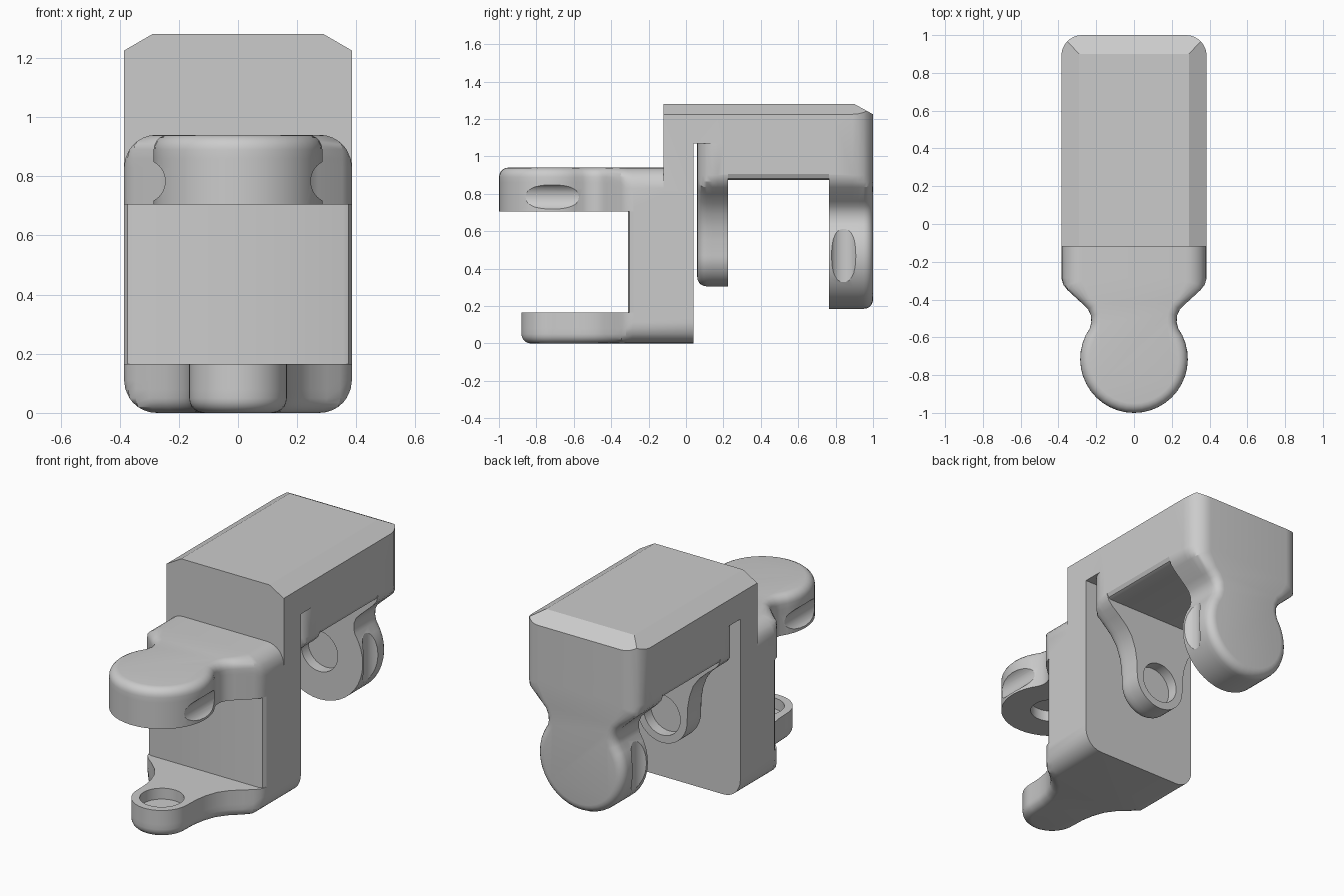
import bpy, bmesh
from math import sin, cos, pi, sqrt, radians
from mathutils import Matrix, Vector

if "Cube" in bpy.data.objects:
    bpy.data.objects.remove(bpy.data.objects["Cube"])

HALF, ROUND, RIM = 0.385, 0.11, 0.05   # half width, body corner radius, rim fillet
PIVOT = -0.715                         # y of the pivot axis in clevis space


def loft(name, rings):
    """Closed solid through a list of rings with equal point counts."""
    bm = bmesh.new()
    loops = [[bm.verts.new(p) for p in r] for r in rings]
    n = len(loops[0])
    for a, b in zip(loops, loops[1:]):
        for i in range(n):
            j = (i + 1) % n
            bm.faces.new((a[i], a[j], b[j], b[i]))
    bm.faces.new(loops[0][::-1])
    bm.faces.new(loops[-1])
    bmesh.ops.recalc_face_normals(bm, faces=bm.faces)
    me = bpy.data.meshes.new(name)
    bm.to_mesh(me)
    bm.free()
    ob = bpy.data.objects.new(name, me)
    bpy.context.collection.objects.link(ob)
    return ob


def combine(target, other, op):
    """Apply an exact boolean and discard the second solid."""
    m = target.modifiers.new(op, 'BOOLEAN')
    m.operation, m.object, m.solver = op, other, 'EXACT'
    bpy.context.view_layer.objects.active = target
    bpy.ops.object.modifier_apply(modifier=m.name)
    bpy.data.objects.remove(other)


def cylinder(name, r, centre, axis, lo, hi, n=40):
    """Cylinder along y or z; centre gives the two other coordinates."""
    rings = []
    for t in (lo, hi):
        pts = [(centre[0] + r * cos(2 * pi * i / n), centre[1] + r * sin(2 * pi * i / n))
               for i in range(n)]
        rings.append([(a, t, b) if axis == 'y' else (a, b, t) for a, b in pts])
    return loft(name, rings)


def outline(r, end_deg, neck, back):
    """Round tongue, neck and square back, mirrored in x."""
    steps = 14
    right = []
    for i in range(1, steps + 1):
        a = radians(-90 + (end_deg + 90) * i / steps)
        right.append((r * cos(a), PIVOT + r * sin(a)))
    right += neck + [(HALF, back)]
    return [(0, PIVOT - r)] + right + [(-x, y) for x, y in reversed(right)]


def plate(name, pts, outer, inner):
    """Tongue plate with filleted outer rim and rounded body edges."""
    n = len(pts)
    thick = abs(inner - outer)
    layers = [(RIM * (1 - cos(t)), RIM * (1 - sin(t))) for t in [i * pi / 10 for i in range(6)]]
    layers += [(0.08, 0), (ROUND, 0), (thick, 0)]
    rings = []
    for d, off in layers:
        k = max(ROUND - d, 0)
        w = HALF - ROUND + sqrt(ROUND ** 2 - k ** 2)
        ring = []
        for i, (x, y) in enumerate(pts):
            if y < -0.3:
                ax, ay = pts[i - 1]
                bx, by = pts[(i + 1) % n]
                nrm = Vector((by - ay, ax - bx)).normalized()
                x, y = x - nrm.x * off, y - nrm.y * off
            ring.append((max(-w, min(w, x)), y, outer + d * (1 if inner > outer else -1)))
        rings.append(ring)
    return loft(name, rings)


def clevis(name, back):
    """Large and small pivot tongues joined by a back block."""
    big = outline(0.285, 35, [(0.226, -0.52), (0.228, -0.485), (0.243, -0.452), (0.27, -0.425),
                              (0.352, -0.35), (0.374, -0.322), (HALF, -0.285)], back)
    small = outline(0.165, 0, [(0.168, -0.63), (0.18, -0.56), (0.205, -0.49), (0.245, -0.435),
                               (0.3, -0.385), (0.345, -0.35), (0.372, -0.32), (HALF, -0.285)], back)
    body = [(0.355, -0.31), (0.374, -0.302), (HALF, -0.28), (HALF, back)]
    body += [(-x, y) for x, y in reversed(body)]
    ob = loft(name, [[(x, y, z) for x, y in body] for z in (0.14, 0.73)])
    combine(ob, plate("large_tongue", big, 0.94, 0.705), 'UNION')
    combine(ob, plate("small_tongue", small, 0.0, 0.165), 'UNION')
    # Pivot recesses on the inner faces
    for lo, hi in ((0.1, 0.3), (0.6, 0.77)):
        combine(ob, cylinder("recess", 0.12, (0, PIVOT), 'z', lo, hi), 'DIFFERENCE')
    # Side scallops on the large tongue
    for s in (-1, 1):
        combine(ob, cylinder("scallop", 0.074, (s * 0.32, 0.783), 'y', -1.05, -0.5), 'DIFFERENCE')
    return ob


# Front clevis, then the rear one turned so its tongues hang down
joint = clevis("double_clevis_joint", 0.04)
rear = clevis("rear_clevis", 0.095)
rear.data.transform(Matrix(((-1, 0, 0, 0), (0, 0, 1, 0.06), (0, 1, 0, 1.185), (0, 0, 0, 1))))

# Riser and bridge joining both, leaving the slot between them
ell = [(-0.12, 0.8), (0.04, 0.8), (0.04, 1.07), (0.2, 1.07), (0.2, 1.28), (-0.12, 1.28)]
bridge = loft("bridge", [[(x, y, z) for y, z in ell] for x in (-HALF, HALF)])
combine(rear, bridge, 'UNION')
combine(joint, rear, 'UNION')

# Chamfers along the top side edges and the back edge
bm = bmesh.new()
bm.from_mesh(joint.data)
bmesh.ops.remove_doubles(bm, verts=bm.verts, dist=0.0002)
for co, no in (((HALF, 0, 1.225), (0.055, 0, 0.095)),
               ((-HALF, 0, 1.225), (-0.055, 0, 0.095)),
               ((0, 1.0, 1.225), (0, 0.055, 0.1))):
    res = bmesh.ops.bisect_plane(bm, geom=bm.verts[:] + bm.edges[:] + bm.faces[:], dist=1e-5,
                                 plane_co=co, plane_no=Vector(no).normalized(), clear_outer=True)
    rim = [e for e in res['geom_cut'] if isinstance(e, bmesh.types.BMEdge) and e.is_boundary]
    bmesh.ops.holes_fill(bm, edges=rim, sides=0)
bmesh.ops.recalc_face_normals(bm, faces=bm.faces)
bm.to_mesh(joint.data)
bm.free()

# Smooth fillets, crisp flat faces
bpy.ops.object.select_all(action='DESELECT')
joint.select_set(True)
bpy.context.view_layer.objects.active = joint
bpy.ops.object.shade_smooth_by_angle(angle=radians(25))
